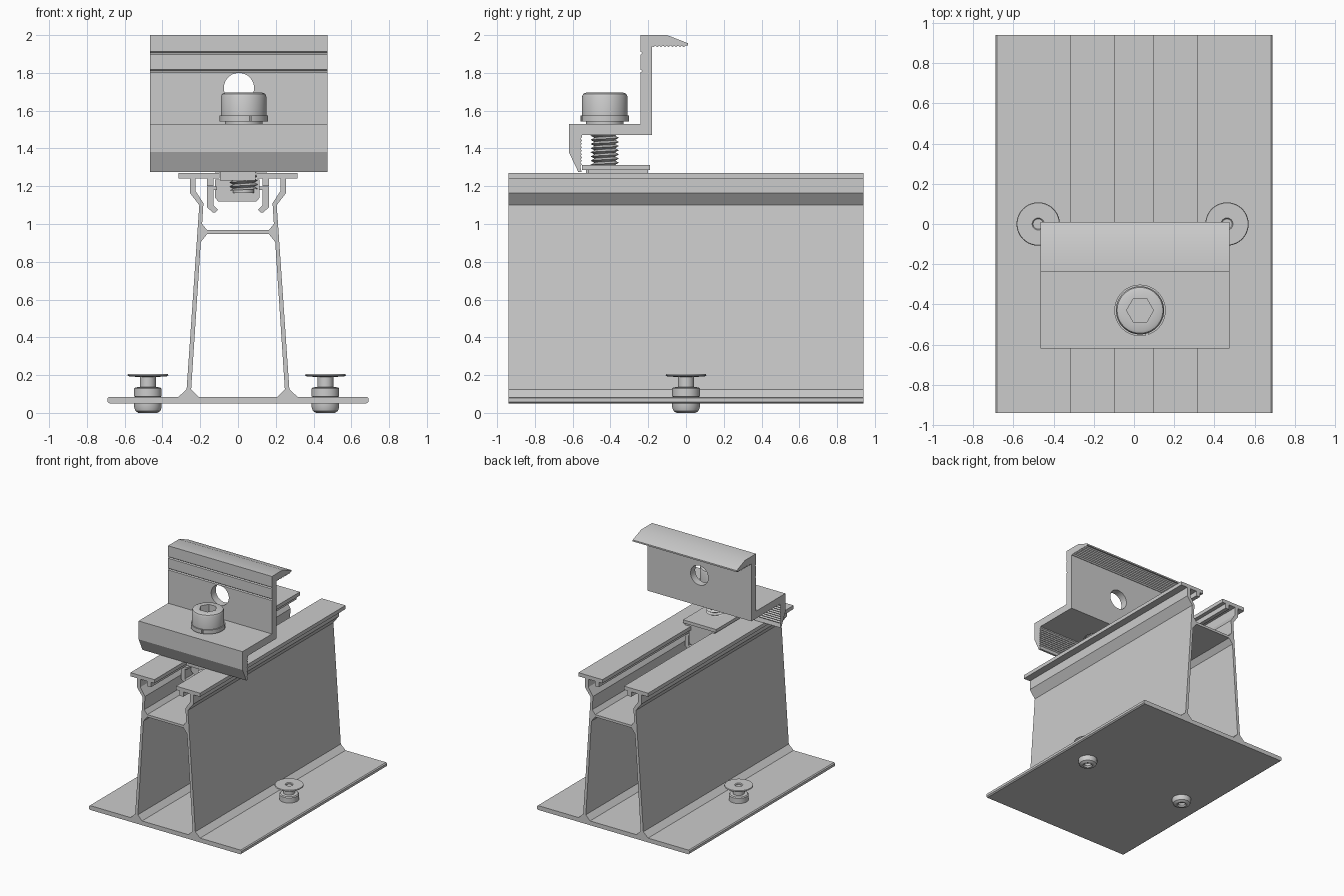
import bpy, bmesh, math
from mathutils import Matrix, Vector

if "Cube" in bpy.data.objects:
    bpy.data.objects.remove(bpy.data.objects["Cube"])

ALONG_Y = Matrix(((1, 0, 0), (0, 0, -1), (0, 1, 0))).to_4x4()   # profile (x, z)
ALONG_X = Matrix(((0, 0, 1), (1, 0, 0), (0, 1, 0))).to_4x4()    # profile (y, z)


def add(name, mesh):
    ob = bpy.data.objects.new(name, mesh)
    bpy.context.collection.objects.link(ob)
    return ob


def finish(bm, name):
    bmesh.ops.remove_doubles(bm, verts=bm.verts, dist=1e-5)
    bmesh.ops.recalc_face_normals(bm, faces=bm.faces)
    me = bpy.data.meshes.new(name)
    bm.to_mesh(me)
    bm.free()
    return add(name, me)


def baked(ob):
    return bpy.data.meshes.new_from_object(
        ob.evaluated_get(bpy.context.evaluated_depsgraph_get()))


def extrude(name, loops, lo, hi, matrix):
    """Extrude closed outlines (inner loops become holes) from lo to hi."""
    cu = bpy.data.curves.new(name, 'CURVE')
    cu.dimensions, cu.fill_mode, cu.extrude = '2D', 'BOTH', (hi - lo) / 2
    for pts in loops:
        sp = cu.splines.new('POLY')
        sp.points.add(len(pts) - 1)
        for p, (a, b) in zip(sp.points, pts):
            p.co = (a, b, 0, 1)
        sp.use_cyclic_u = True
    tmp = add("tmp", cu)
    me = baked(tmp)
    bpy.data.objects.remove(tmp)
    bm = bmesh.new()
    bm.from_mesh(me)
    bm.transform(matrix)
    mid = (lo + hi) / 2
    shift = (0, mid, 0) if matrix is ALONG_Y else (mid, 0, 0)
    bmesh.ops.translate(bm, verts=bm.verts, vec=shift)
    return finish(bm, name)


def lathe(name, prof, centre, steps=40):
    """Spin (radius, height) points around a vertical axis."""
    bm = bmesh.new()
    vs = [bm.verts.new((r, 0, z)) for r, z in prof]
    es = [bm.edges.new(e) for e in zip(vs, vs[1:])]
    bmesh.ops.spin(bm, geom=vs + es, cent=(0, 0, 0), axis=(0, 0, 1),
                   angle=2 * math.pi, steps=steps)
    bmesh.ops.translate(bm, verts=bm.verts, vec=(*centre, 0))
    return finish(bm, name)


def rod(r, z0, z1):
    return [(0, z0), (r, z0), (r, z1), (0, z1)]


def rect(a0, a1, b0, b1):
    return [(a0, b0), (a1, b0), (a1, b1), (a0, b1)]


def cut(ob, cutter):
    mod = ob.modifiers.new("cut", 'BOOLEAN')
    mod.operation, mod.solver, mod.object = 'DIFFERENCE', 'EXACT', cutter
    me = baked(ob)
    ob.modifiers.clear()
    ob.data = me
    bpy.data.objects.remove(cutter)


def mirrored(half):
    return half + [(-x, z) for x, z in reversed(half)]


# Rail: base plate, tapered walls, cross web and slotted top flanges
outer = [(.68, .05), (.69, .058), (.69, .078), (.682, .085), (.315, .085), (.272, .125),
         (.205, 1.1), (.255, 1.165), (.255, 1.24), (.315, 1.24), (.315, 1.27),
         (.098, 1.27), (.098, 1.24), (.13, 1.24), (.13, 1.2), (.163, 1.2), (.163, 1.24),
         (.225, 1.24), (.225, 1.175), (.183, 1.11), (.19, 1.0), (.163, .967)]
inner = [(.21, .085), (.248, .125), (.197, .905), (.163, .947)]
extrude("rail", [mirrored(outer), mirrored(inner)], -.94, .94, ALONG_Y)

# End clamp: Z-shaped section with gripping teeth and two score grooves
top_teeth = [(-.002 - i * .01, 1.936 if i % 2 else 1.945) for i in range(18)]
foot_teeth = [(-.55 - (.01 if i % 2 else 0), 1.46 - i * .009) for i in range(18)]
section = [(-.24, 2), (-.1, 2), (.01, 1.957), (.01, 1.945)] + top_teeth + [
    (-.18, 1.94), (-.18, 1.47), (-.55, 1.47)] + foot_teeth + [
    (-.553, 1.275), (-.57, 1.275), (-.62, 1.38), (-.62, 1.53), (-.24, 1.53)]
for z in (1.81, 1.905):
    section += [(-.24, z - .007), (-.232, z), (-.24, z + .007)]
clamp = extrude("end_clamp", [section], -.465, .475, ALONG_X)
disc = [(.005 + .08 * math.cos(k * math.pi / 24), 1.72 + .08 * math.sin(k * math.pi / 24))
        for k in range(48)]
cut(clamp, extrude("hole_cutter", [disc], -.3, -.1, ALONG_Y))

# Clamp screw: socket head, split washer and threaded shank
C = (.03, -.43)
cut(clamp, lathe("hole_cutter", rod(.085, 1.4, 1.56), C))
head = lathe("screw_head", [(0, 1.572), (.12, 1.572), (.12, 1.675), (.114, 1.689),
                            (.1, 1.695), (0, 1.695)], C, 48)
cut(head, lathe("socket_cutter", rod(.067, 1.62, 1.75), C, 6))
washer = lathe("split_washer", [(.08, 1.542), (.128, 1.542), (.128, 1.575),
                                (.08, 1.575), (.08, 1.542)], C, 48)
cut(washer, extrude("slit_cutter", [rect(.06, .07, 1.5, 1.6)], -.6, -.45, ALONG_Y))
lathe("lower_washer", [(.06, 1.528), (.1, 1.528), (.1, 1.545), (.06, 1.545), (.06, 1.528)], C)
lathe("screw_core", rod(.056, 1.165, 1.6), C, 24)

bm = bmesh.new()
N, pitch, z0 = 24, .022, 1.165
crest, root = [], []
for k in range(N * 17):
    a, z = 2 * math.pi * k / N, z0 + pitch * k / N
    d = Vector((math.cos(a), math.sin(a), 0))
    base = Vector((*C, z))
    crest.append(bm.verts.new(base + d * .075))
    root.append(bm.verts.new(base + d * .055 + Vector((0, 0, pitch / 2))))
for k in range(len(crest) - 1):
    bm.faces.new((crest[k], crest[k + 1], root[k + 1], root[k]))
    if k + N + 1 < len(crest):
        bm.faces.new((root[k], root[k + 1], crest[k + N + 1], crest[k + N]))
finish(bm, "screw_thread")

# Slot nut in the channel, with its neck and the clip around it
extrude("slot_nut", [[(-.122, 1.235), (-.122, 1.14), (-.105, 1.12), (.098, 1.12),
                      (.115, 1.14), (.115, 1.235)]], -.43, -.2, ALONG_Y)
extrude("nut_neck", [rect(-.095, .093, 1.23, 1.285)], -.53, -.2, ALONG_Y)
extrude("clip_plate", [rect(-.12, .15, 1.27, 1.288)], -.52, -.2, ALONG_Y)
extrude("clip_top", [rect(-.14, .16, 1.286, 1.312)], -.55, -.19, ALONG_Y)
hook = [(.11, 1.198), (.165, 1.198), (.165, 1.09), (.135, 1.062), (.118, 1.062),
        (.105, 1.075), (.13, 1.1), (.13, 1.18), (.11, 1.18)]
for side, s in (("left", -1), ("right", 1)):
    extrude("clip_hook_" + side, [[(x * s, z) for x, z in hook]], -.5, -.22, ALONG_Y)

# Hollow rivets holding the base plate
rivet = [(.025, .012), (.035, 0), (.05, 0), (.066, .01), (.073, .03), (.073, .05), (.06, .052),
         (.06, .084), (.073, .086), (.073, .128), (.066, .135), (.042, .137), (.042, .19),
         (.1, .193), (.108, .199), (.105, .206), (.03, .206), (.025, .2), (.025, .012)]
for side, x in (("left", -.477), ("right", .463)):
    lathe("rivet_" + side, rivet, (x, 0))
    lathe("rivet_pin_" + side, rod(.026, .03, .195), (x, 0), 24)

# Smooth round surfaces, keep the edges crisp
for ob in bpy.context.collection.objects:
    ob.select_set(True)
    bpy.context.view_layer.objects.active = ob
bpy.ops.object.shade_smooth_by_angle(angle=math.radians(25))
